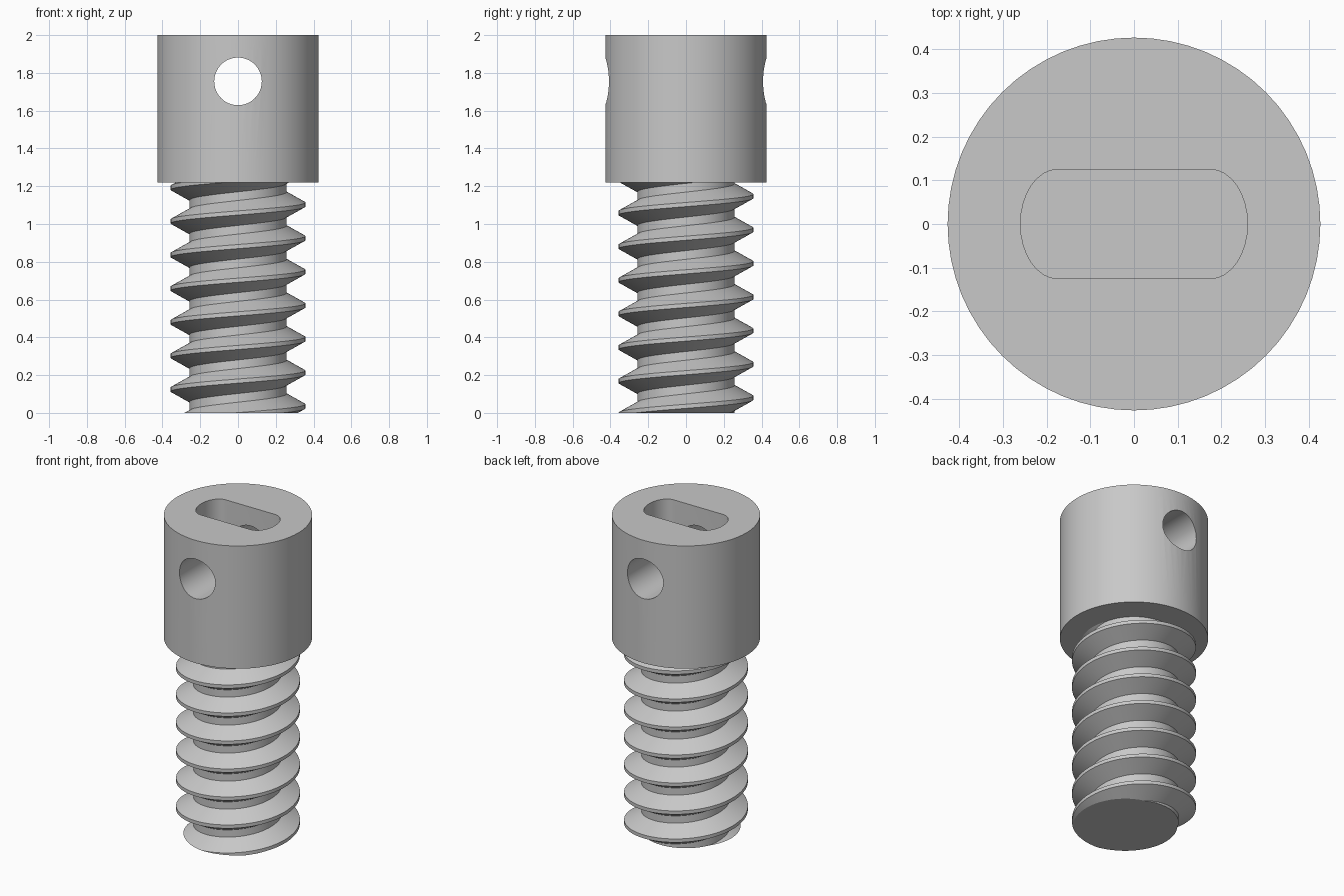
import bpy, bmesh
from math import cos, sin, pi, radians, floor

if "Cube" in bpy.data.objects:
    bpy.data.objects.remove(bpy.data.objects["Cube"], do_unlink=True)

steel = bpy.data.materials.new("grey steel")
steel.use_nodes = True
grey = (0.58, 0.58, 0.58, 1)
steel.diffuse_color = grey
steel.node_tree.nodes["Principled BSDF"].inputs["Base Color"].default_value = grey


def make_object(name, bm):
    bmesh.ops.recalc_face_normals(bm, faces=bm.faces)
    mesh = bpy.data.meshes.new(name)
    bm.to_mesh(mesh)
    bm.free()
    mesh.materials.append(steel)
    obj = bpy.data.objects.new(name, mesh)
    bpy.context.collection.objects.link(obj)
    return obj


def select_only(obj):
    bpy.ops.object.select_all(action='DESELECT')
    obj.select_set(True)
    bpy.context.view_layer.objects.active = obj


def prism(name, outline, low, high, place):
    """Extrude a closed outline; place maps (u, v, w) to a position."""
    bm = bmesh.new()
    rings = [[bm.verts.new(place(u, v, w)) for u, v in outline] for w in (low, high)]
    n = len(outline)
    for ring in rings:
        bm.faces.new(ring)
    for i in range(n):
        j = (i + 1) % n
        bm.faces.new((rings[0][i], rings[0][j], rings[1][j], rings[1][i]))
    return make_object(name, bm)


def circle(radius, count, u=0, v=0):
    return [(u + radius * cos(2 * pi * i / count), v + radius * sin(2 * pi * i / count))
            for i in range(count)]


def upright(u, v, w):
    return (u, v, w)


def along_y(u, v, w):
    return (u, w, v)


# Cylindrical head
HEAD_BOTTOM = 1.22
head = prism("head", circle(0.427, 64), HEAD_BOTTOM, 2.0, upright)

# Cutters: slot in the top with rounded ends, and cross hole front to back
slot = []
for side in (1, -1):
    for i in range(17):
        a = pi * i / 16 - pi / 2
        slot.append((side * (0.175 + 0.085 * cos(a)), side * 0.125 * sin(a)))
cutters = [prism("slot_cutter", slot, 1.5, 2.2, upright),
           prism("cross_hole_cutter", circle(0.126, 48, 0, 1.755), -0.6, 0.6, along_y)]
for cutter in cutters:
    cutter.hide_render = True
    select_only(head)
    cut = head.modifiers.new("cut", 'BOOLEAN')
    cut.object = cutter
    cut.solver = 'EXACT'
    bpy.ops.object.modifier_apply(modifier=cut.name)
for cutter in cutters:
    bpy.data.objects.remove(cutter, do_unlink=True)

# Threaded shank: a trapezoid profile swept along a right-handed helix
PITCH, STEPS, TURNS = 0.178, 64, 10
CREST, ROOT = 0.357, 0.257
START = 0.035 - 2 * PITCH
profile = [(ROOT, -0.066), (CREST, -0.011), (CREST, 0.011), (ROOT, 0.066)]
bm = bmesh.new()
sweep = []
for i in range(STEPS * TURNS + 1):
    a = 2 * pi * i / STEPS
    z = START + PITCH * i / STEPS
    sweep.append([bm.verts.new((r * cos(a), r * sin(a), z + dz)) for r, dz in profile])
for i in range(STEPS * TURNS):
    p, q = sweep[i], sweep[i + 1]
    for k in range(3):
        bm.faces.new((p[k], q[k], q[k + 1], p[k + 1]))
    # Root band joining one turn to the next
    if i + STEPS < STEPS * TURNS:
        up, uq = sweep[i + STEPS], sweep[i + STEPS + 1]
        bm.faces.new((p[3], q[3], uq[0], up[0]))

# Trim the thread flat at the foot and just inside the head, then cap it
for height, direction in ((0, -1), (HEAD_BOTTOM + 0.03, 1)):
    result = bmesh.ops.bisect_plane(
        bm, geom=bm.verts[:] + bm.edges[:] + bm.faces[:], dist=1e-6,
        plane_co=(0, 0, height), plane_no=(0, 0, direction), clear_outer=True)
    rim = [e for e in result["geom_cut"] if isinstance(e, bmesh.types.BMEdge)]
    bmesh.ops.holes_fill(bm, edges=rim, sides=0)
shank = make_object("threaded_shank", bm)

for obj in (head, shank):
    select_only(obj)
    bpy.ops.object.shade_smooth_by_angle(angle=radians(25))
